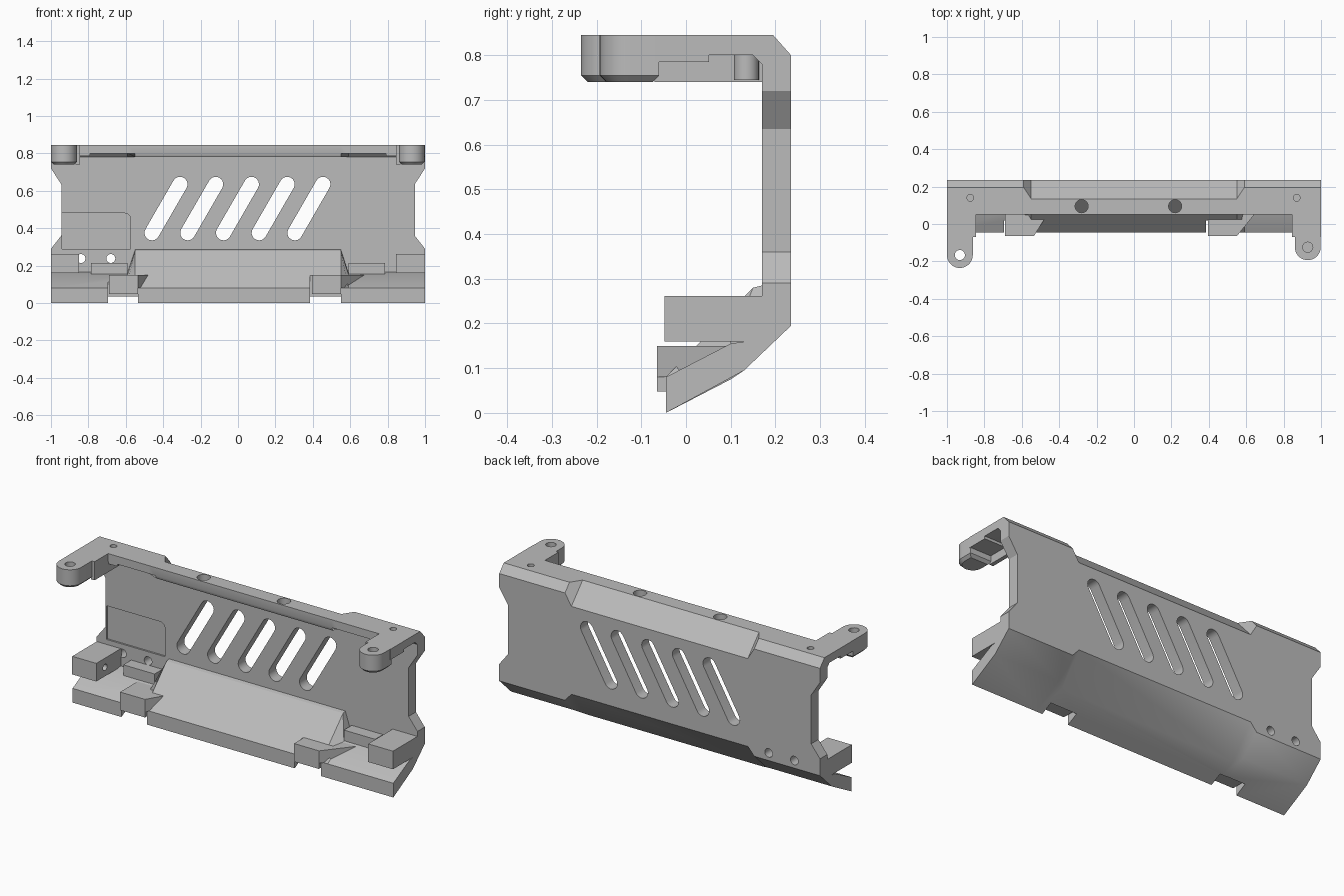
import bpy, bmesh, math

cube = bpy.data.objects.get("Cube")
if cube:
    bpy.data.objects.remove(cube, do_unlink=True)

grey = bpy.data.materials.new("plain_grey")
grey.use_nodes = True
colour = (0.5, 0.5, 0.5, 1)
grey.diffuse_color = colour
grey.node_tree.nodes["Principled BSDF"].inputs["Base Color"].default_value = colour


def loft(bm, rings):
    """Skin matching rings of 3D points and cap both ends."""
    rows = [[bm.verts.new(p) for p in ring] for ring in rings]
    n = len(rows[0])
    for a, b in zip(rows, rows[1:]):
        for i in range(n):
            j = (i + 1) % n
            bm.faces.new((a[i], a[j], b[j], b[i]))
    bm.faces.new(rows[0])
    bm.faces.new(rows[-1])


def prism(bm, outline, axis, lo, hi):
    """Extrude a flat outline along one axis."""
    def place(p, d):
        return {"x": (d, p[0], p[1]), "y": (p[0], d, p[1]), "z": (p[0], p[1], d)}[axis]
    loft(bm, [[place(p, d) for p in outline] for d in (lo, hi)])


def box(bm, x0, x1, y0, y1, z0, z1):
    prism(bm, [(x0, y0), (x1, y0), (x1, y1), (x0, y1)], "z", z0, z1)


def arc(cx, cy, r, start=0, sweep=360, steps=24):
    count = steps if sweep == 360 else steps + 1
    return [(cx + r * math.cos(math.radians(start + sweep * i / steps)),
             cy + r * math.sin(math.radians(start + sweep * i / steps)))
            for i in range(count)]


def finish(bm, name):
    bmesh.ops.recalc_face_normals(bm, faces=bm.faces[:])
    mesh = bpy.data.meshes.new(name)
    bm.to_mesh(mesh)
    bm.free()
    mesh.materials.append(grey)
    obj = bpy.data.objects.new(name, mesh)
    bpy.context.collection.objects.link(obj)
    return obj


def smooth(obj):
    bpy.ops.object.select_all(action="DESELECT")
    obj.select_set(True)
    bpy.context.view_layer.objects.active = obj
    bpy.ops.object.shade_smooth_by_angle(angle=math.radians(30))


def cut(obj, bm, name):
    cutter = finish(bm, name)
    cutter.hide_render = True
    mod = obj.modifiers.new("cut", "BOOLEAN")
    mod.operation, mod.solver, mod.object = "DIFFERENCE", "EXACT", cutter
    bpy.context.view_layer.update()
    bpy.context.view_layer.objects.active = obj
    bpy.ops.object.modifier_apply(modifier=mod.name)
    bpy.data.objects.remove(cutter, do_unlink=True)
    smooth(obj)


# Main shell: one C-shaped section at the ends, a deeper chamfered one mid-way
end = [(-.045, 0), (.13, .095), (.235, .195), (.235, .80), (.195, .845), (.05, .845),
       (.05, .80), (.15, .80), (.17, .78), (.17, .165), (.1, .155), (-.045, .08)]
middle = [(-.045, 0), (.1, .075), (.235, .24), (.235, .735), (.135, .845), (.05, .845),
          (.05, .80), (.06, .78), (.17, .78), (.17, .285), (.15, .28), (-.045, .08)]
bm = bmesh.new()
stations = [(-1, end), (-.59, end), (-.55, middle), (.55, middle), (.59, end), (1, end)]
loft(bm, [[(x, y, z) for y, z in section] for x, section in stations])
shell = finish(bm, "main_shell")

bm = bmesh.new()
# Five slanted slots
for i in range(5):
    x = -.46 + .191 * i
    slot = arc(x, .375, .04, 150, 180, 10) + arc(x + .15, .635, .04, -30, 180, 10)
    prism(bm, slot, "y", .1, .3)
# Side notches in the wall
for s in (-1, 1):
    prism(bm, [(s * 1.05, .72), (s, .72), (s * .945, .635), (s * .945, .36),
               (s, .29), (s * 1.05, .29)], "y", .12, .3)
# Wall holes, flange holes and small end holes
for x in (-.84, -.68):
    prism(bm, arc(x, .238, .024), "y", .1, .3)
for x in (-.28, .22):
    prism(bm, arc(x, .095, .035), "z", .7, .9)
for x in (-.875, .87):
    prism(bm, arc(x, .14, .018), "z", .79, .9)
# Front edge gaps for the clips
for x0, x1 in ((-.695, -.535), (.385, .55)):
    box(bm, x0, x1, -.1, .02, -.1, .25)
# Shallow rounded panel on the inner wall
panel = [(-.94, .29), (-.575, .29)] + arc(-.605, .45, .03, 0, 90, 6) + [(-.94, .48)]
prism(bm, panel, "y", .16, .18)
cut(shell, bm, "shell_cutter")

# Thin underside lips beside the middle of the flange
for side, s in (("right", -1), ("left", 1)):
    bm = bmesh.new()
    a, b = sorted((s * .79, s * .845))
    box(bm, a, b, .055, .17, .785, .81)
    finish(bm, side + "_flange_lip")

# Upper arms with rounded drilled bosses
for side, s, cx, cy, r in (("right", -1, -.931, -.166, .069), ("left", 1, .929, -.124, .069)):
    bm = bmesh.new()

    def ring(radius, back, z):
        pts = arc(cx, cy, radius, 180, 180, 20) + [(cx + radius, back), (cx - radius, back)]
        return [(x, y, z) for x, y in pts]
    loft(bm, [ring(r - .015, -.075, .74), ring(r, -.06, .755), ring(r, -.06, .845)])
    boss = finish(bm, side + "_arm_boss")
    bm = bmesh.new()
    prism(bm, arc(cx, cy, .027), "z", .7 if s < 0 else .78, .9)
    cut(boss, bm, "boss_cutter")

    bm = bmesh.new()
    a, b = sorted((s * .845, s))
    box(bm, a, b, -.07, .051, .785, .845)
    finish(bm, side + "_arm_plate")
    bm = bmesh.new()
    a, b = sorted((s * .845, s * .868))
    box(bm, a, b, -.07, .17, .74, .80)
    finish(bm, side + "_arm_rib")
    bm = bmesh.new()
    prism(bm, arc(s * .875, .135, .028), "z", .745, .802)
    smooth(finish(bm, side + "_screw_post"))

# Lower end blocks, the right one drilled, and small tabs beside them
for side, s, inner in (("right", -1, .85), ("left", 1, .845)):
    bm = bmesh.new()
    a, b = sorted((s * inner, s))
    box(bm, a, b, -.048, .175, .16, .262)
    block = finish(bm, side + "_end_block")
    if s < 0:
        bm = bmesh.new()
        prism(bm, arc(.03, .21, .018), "x", -.9, -.8)
        cut(block, bm, "block_cutter")
    bm = bmesh.new()
    a, b = sorted((s * .59, s * .785))
    box(bm, a, b, .1, .175, .15, .215)
    finish(bm, side + "_wall_tab")

# Front clips with one slanted side
for side, x, w, flare in (("right", -.69, .155, .25), ("left", .395, .155, .28)):
    bm = bmesh.new()
    prism(bm, [(x, -.065), (x + w, -.065), (x + flare, .09), (x, .09)], "z", .08, .15)
    box(bm, x, x + w, -.065, .025, .048, .08)
    finish(bm, side + "_front_clip")
